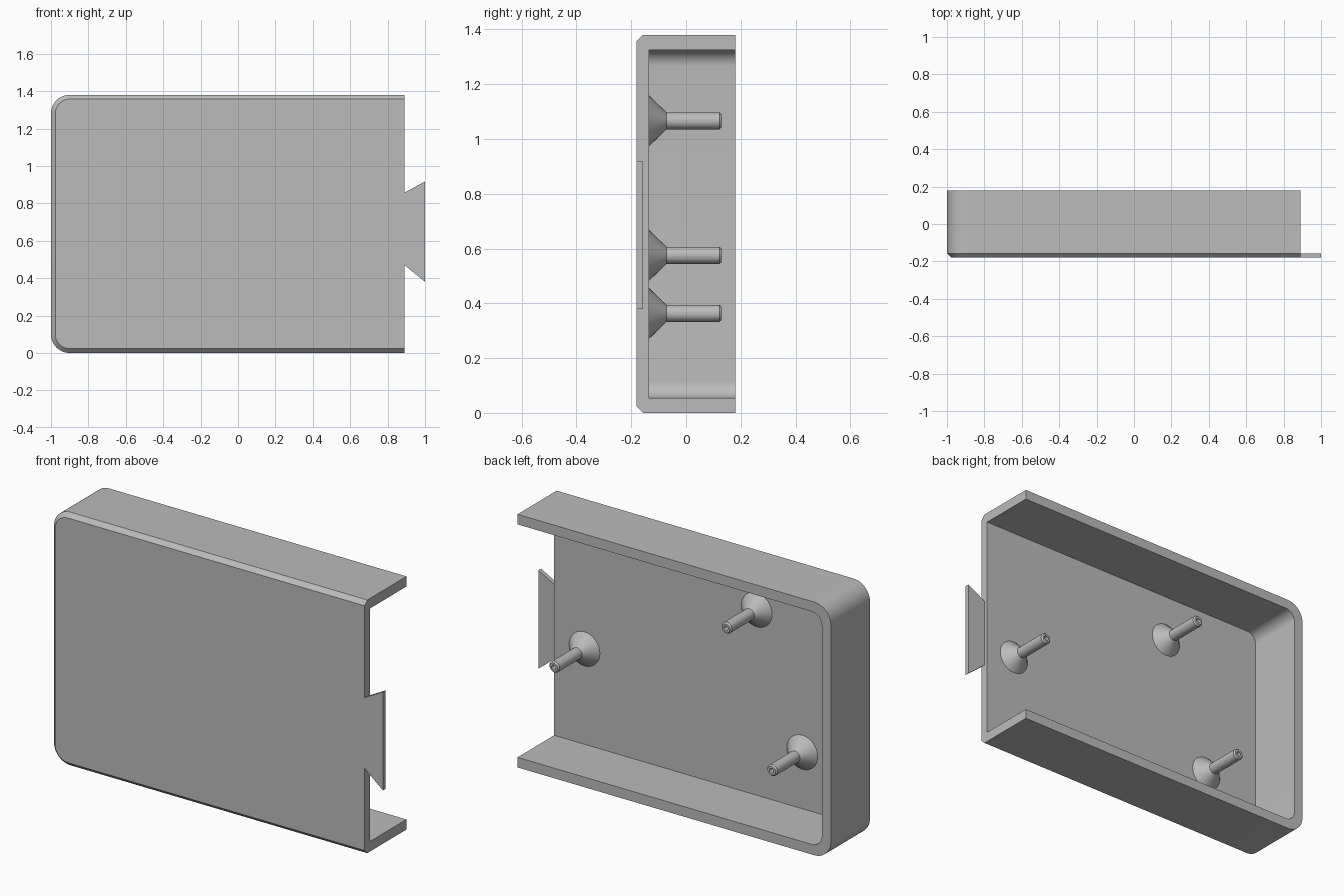
import bpy, bmesh
from math import sin, cos, pi

cube = bpy.data.objects.get("Cube")
if cube:
    bpy.data.objects.remove(cube, do_unlink=True)

GREY = (0.5, 0.5, 0.5, 1.0)
grey = bpy.data.materials.new("plain_grey")
grey.use_nodes = True
grey.diffuse_color = GREY
grey.node_tree.nodes["Principled BSDF"].inputs["Base Color"].default_value = GREY

LEFT, OPEN_END, HEIGHT = -1.0, 0.89, 1.38
FRONT, BACK, FLOOR = -0.18, 0.18, -0.135
WALL, BEVEL = 0.055, 0.023


def finish(name, bm):
    """Turn a bmesh into a shaded object."""
    bmesh.ops.recalc_face_normals(bm, faces=bm.faces)
    mesh = bpy.data.meshes.new(name)
    bm.to_mesh(mesh)
    bm.free()
    mesh.materials.append(grey)
    obj = bpy.data.objects.new(name, mesh)
    bpy.context.collection.objects.link(obj)
    bpy.ops.object.select_all(action='DESELECT')
    obj.select_set(True)
    bpy.context.view_layer.objects.active = obj
    bpy.ops.object.shade_smooth_by_angle(angle=pi / 6)
    return obj


def u_loop(bm, inset, radius, y, steps=12):
    """U-shaped outline, open toward +x, with two rounded corners."""
    top, low, side = HEIGHT - inset, inset, LEFT + inset
    points = [(OPEN_END, top)]
    for cz, start in ((top - radius, pi / 2), (low + radius, pi)):
        for i in range(steps + 1):
            a = start + i * pi / 2 / steps
            points.append((side + radius + radius * cos(a), cz + radius * sin(a)))
    points.append((OPEN_END, low))
    return [bm.verts.new((x, y, z)) for x, z in points]


# Tray: bevelled front panel, three walls, open back and open end
bm = bmesh.new()
loops = [
    u_loop(bm, BEVEL, 0.1 - BEVEL, FRONT),
    u_loop(bm, 0, 0.1, FRONT + BEVEL),
    u_loop(bm, 0, 0.1, BACK),
    u_loop(bm, WALL, 0.06, BACK),
    u_loop(bm, WALL, 0.06, FLOOR),
]
for a, b in zip(loops, loops[1:]):
    for i in range(len(a) - 1):
        bm.faces.new((a[i], a[i + 1], b[i + 1], b[i]))
bm.faces.new(loops[0])
bm.faces.new(loops[-1])
bm.faces.new([l[0] for l in loops] + [l[-1] for l in reversed(loops)])
finish("tray", bm)

# Dovetail tab on the open end
bm = bmesh.new()
outline = [(OPEN_END, 0.47), (1, 0.38), (1, 0.917), (OPEN_END, 0.857)]
face = bm.faces.new([bm.verts.new((x, FRONT, z)) for x, z in outline])
grown = bmesh.ops.extrude_face_region(bm, geom=[face])["geom"]
bmesh.ops.translate(bm, vec=(0, BEVEL, 0),
                    verts=[v for v in grown if isinstance(v, bmesh.types.BMVert)])
finish("dovetail_tab", bm)


# Hollow-tipped posts with flared bases
def post(name, x, z, sides=32):
    profile = [(0.093, FLOOR), (0.031, -0.071), (0.031, 0.122),
               (0.024, 0.13), (0.013, 0.13), (0.013, 0.05)]
    bm = bmesh.new()
    rings = [[bm.verts.new((x + r * cos(2 * pi * i / sides), y,
                            z + r * sin(2 * pi * i / sides)))
              for i in range(sides)] for r, y in profile]
    for a, b in zip(rings, rings[1:]):
        for i in range(sides):
            j = (i + 1) % sides
            bm.faces.new((a[i], a[j], b[j], b[i]))
    bm.faces.new(rings[0])
    bm.faces.new(rings[-1])
    finish(name, bm)


post("post_near_tab", 0.707, 0.575)
post("post_upper", -0.332, 1.066)
post("post_lower", -0.607, 0.363)
